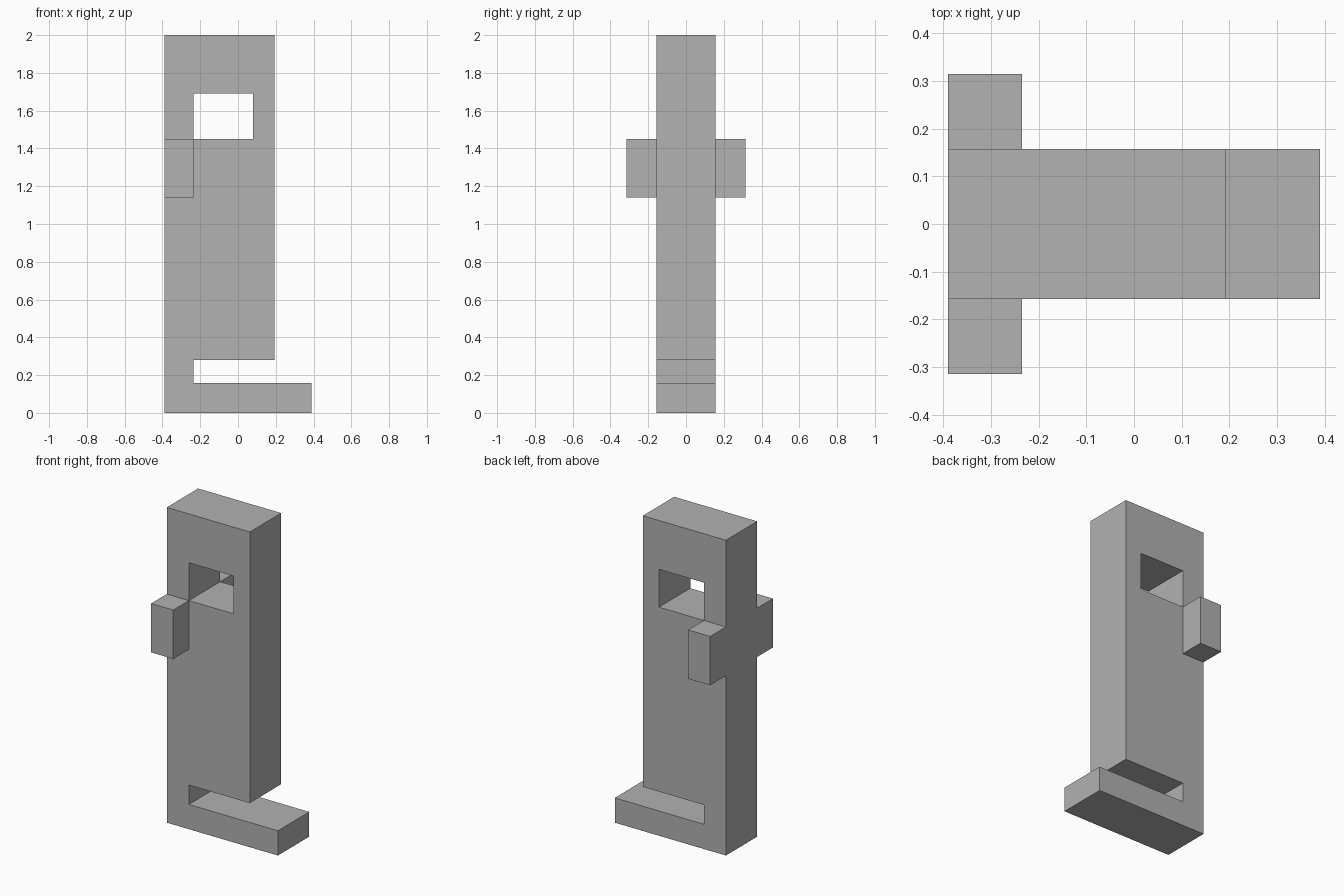
import bpy
import bmesh
from mathutils import Vector

cube = bpy.data.objects.get("Cube")
if cube:
    bpy.data.objects.remove(cube, do_unlink=True)

GREY = (0.445, 0.445, 0.445, 1.0)
grey = bpy.data.materials.new("plain grey")
grey.use_nodes = True
grey.diffuse_color = GREY
grey.node_tree.nodes["Principled BSDF"].inputs["Base Color"].default_value = GREY

BACK, INNER, FRONT = -0.39, -0.235, 0.193
HALF = 0.157                                   # half the body thickness


def slab(name, outline, y0, y1):
    """Extrude an (x, z) outline from y0 to y1."""
    bm = bmesh.new()
    face = bm.faces.new([bm.verts.new((x, y0, z)) for x, z in outline])
    ext = bmesh.ops.extrude_face_region(bm, geom=[face])
    verts = [g for g in ext["geom"] if isinstance(g, bmesh.types.BMVert)]
    bmesh.ops.translate(bm, vec=Vector((0, y1 - y0, 0)), verts=verts)
    bmesh.ops.recalc_face_normals(bm, faces=bm.faces[:])
    mesh = bpy.data.meshes.new(name)
    bm.to_mesh(mesh)
    bm.free()
    mesh.materials.append(grey)
    obj = bpy.data.objects.new(name, mesh)
    bpy.context.scene.collection.objects.link(obj)
    return obj


def rect(x0, x1, z0, z1):
    return [(x0, z0), (x1, z0), (x1, z1), (x0, z1)]


# Body, with the slot above the foot in its outline
body = slab("body", [(BACK, 0), (0.39, 0), (0.39, 0.157), (INNER, 0.157),
                     (INNER, 0.28), (FRONT, 0.28), (FRONT, 2), (BACK, 2)],
            -HALF, HALF)

# Window through the head
cutter = slab("window_cutter", rect(INNER, 0.08, 1.45, 1.69), -1, 1)
cutter.hide_render = True
cut = body.modifiers.new("window", "BOOLEAN")
cut.operation = "DIFFERENCE"
cut.solver = "EXACT"
cut.object = cutter
bpy.context.view_layer.objects.active = body
bpy.ops.object.modifier_apply(modifier=cut.name)
bpy.data.objects.remove(cutter, do_unlink=True)

# Side arms
for name, side in (("left_arm", 1), ("right_arm", -1)):
    slab(name, rect(BACK, INNER, 1.14, 1.45), side * HALF, side * 2 * HALF)
